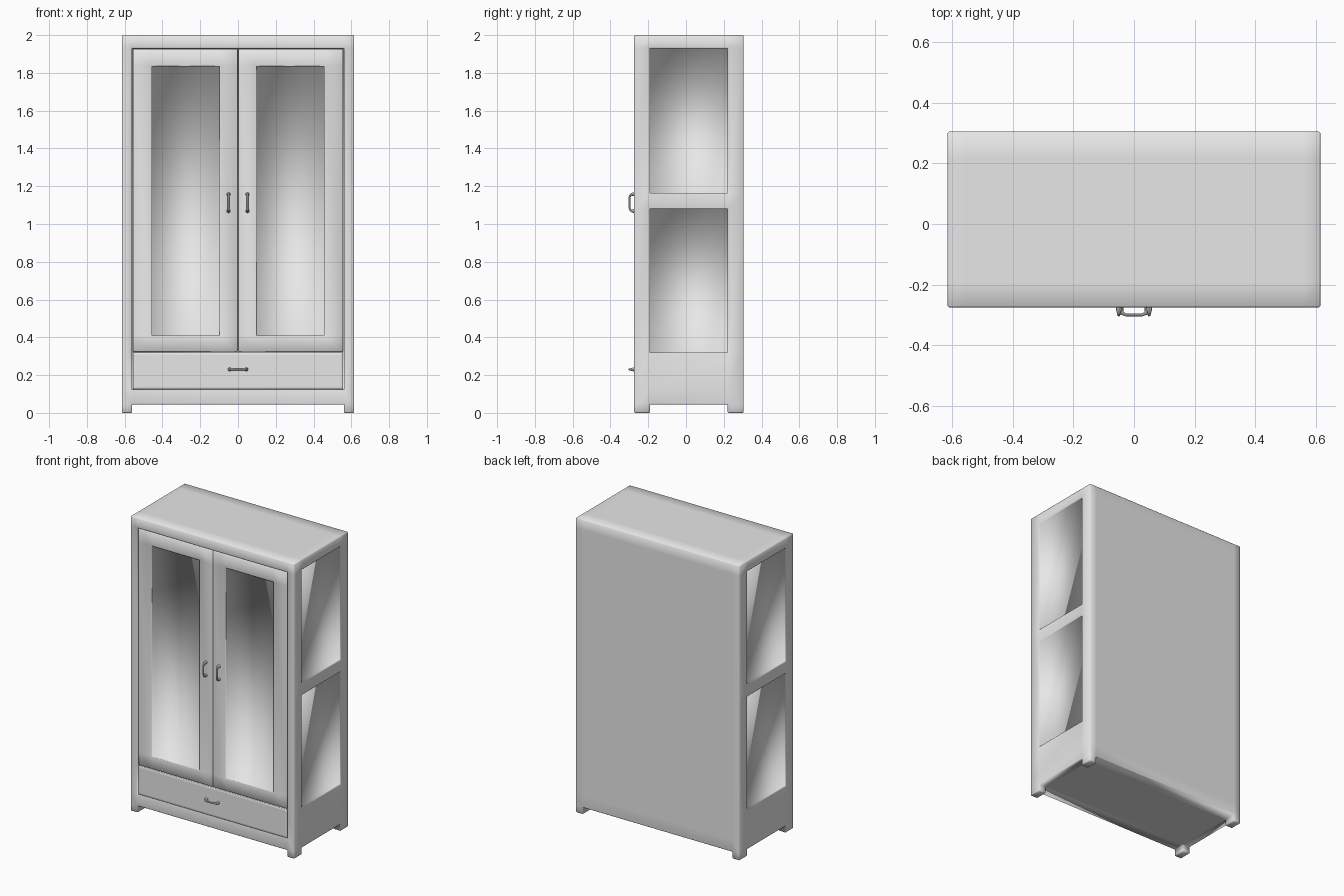
import bpy, bmesh
from mathutils import Vector

if "Cube" in bpy.data.objects:
    bpy.data.objects.remove(bpy.data.objects["Cube"], do_unlink=True)

# Single plain grey
GREY = (0.8, 0.8, 0.8, 1.0)
paint = bpy.data.materials.new("plain_grey")
paint.use_nodes = True
paint.diffuse_color = GREY
paint.node_tree.nodes["Principled BSDF"].inputs["Base Color"].default_value = GREY


def grid_solid(xs, ys, zs, filled=lambda i, j, k: True):
    """Closed surface around the filled cells of a rectangular grid."""
    bm = bmesh.new()
    cuts = (xs, ys, zs)
    size = [len(c) - 1 for c in cuts]

    def solid(c):
        return all(0 <= c[a] < size[a] for a in range(3)) and filled(*c)

    verts = {}
    for cell in [(i, j, k) for i in range(size[0]) for j in range(size[1]) for k in range(size[2])]:
        if not solid(cell):
            continue
        for a in range(3):
            for side in (0, 1):
                near = list(cell)
                near[a] += 2 * side - 1
                if solid(near):
                    continue
                u, v = (a + 1) % 3, (a + 2) % 3
                ring = []
                for du, dv in ((0, 0), (1, 0), (1, 1), (0, 1)):
                    key = list(cell)
                    key[a] += side
                    key[u] += du
                    key[v] += dv
                    key = tuple(key)
                    if key not in verts:
                        verts[key] = bm.verts.new([cuts[n][key[n]] for n in range(3)])
                    ring.append(verts[key])
                bm.faces.new(ring if side else ring[::-1])
    bm.normal_update()
    return bm


def sink(bm, normal, low, high, depth):
    """Push the faces inside a box that look along normal into the solid."""
    normal = Vector(normal)
    faces = []
    for f in bm.faces:
        c = f.calc_center_median()
        if f.normal.dot(normal) > 0.9 and all(low[n] < c[n] < high[n] for n in range(3)):
            faces.append(f)
    made = bmesh.ops.extrude_face_region(bm, geom=faces)["geom"]
    bmesh.ops.delete(bm, geom=[f for f in faces if f.is_valid], context="FACES")
    moved = [g for g in made if isinstance(g, bmesh.types.BMVert)]
    bmesh.ops.translate(bm, verts=moved, vec=-normal * depth)
    bmesh.ops.recalc_face_normals(bm, faces=bm.faces[:])
    bm.normal_update()


def finish(bm, name, bevel):
    """Soften outward edges, shade smooth and link the part."""
    edges = [e for e in bm.edges if e.is_manifold and e.calc_face_angle_signed() > 0.5]
    bmesh.ops.bevel(bm, geom=edges, offset=bevel, segments=1, affect="EDGES", clamp_overlap=True)
    for f in bm.faces:
        f.smooth = True
    mesh = bpy.data.meshes.new(name)
    bm.to_mesh(mesh)
    bm.free()
    mesh.materials.append(paint)
    obj = bpy.data.objects.new(name, mesh)
    bpy.context.collection.objects.link(obj)
    return obj


# Cabinet body: corner feet, front opening and two sunken panels per side
xs = (-0.615, -0.56, 0.56, 0.615)
ys = (-0.275, -0.19, 0.22, 0.305)
zs = (0, 0.045, 0.125, 0.32, 1.08, 1.165, 1.93, 2)
body = grid_solid(xs, ys, zs, lambda i, j, k: k > 0 or (i != 1 and j != 1))
sink(body, (0, -1, 0), (-0.56, -1, 0.125), (0.56, -0.2, 1.93), 0.035)
for side in (-1, 1):
    for low, high in ((0.32, 1.08), (1.165, 1.93)):
        sink(body, (side, 0, 0), (-1, -0.19, low), (1, 0.22, high), 0.02)
finish(body, "cabinet_body", 0.005)

# Pair of framed doors
for side, label in ((1, "left"), (-1, "right")):
    door_xs = sorted(side * x for x in (0.002, 0.10, 0.455, 0.557))
    door = grid_solid(door_xs, (-0.272, -0.238), (0.324, 0.41, 1.835, 1.927))
    sink(door, (0, -1, 0), (door_xs[1], -1, 0.41), (door_xs[2], 0, 1.835), 0.015)
    finish(door, label + "_door", 0.003)

# Drawer front
drawer = grid_solid((-0.557, -0.54, 0.54, 0.557), (-0.273, -0.238), (0.125, 0.14, 0.305, 0.32))
finish(drawer, "drawer_front", 0.002)


def handle(name, x, z, upright):
    """Bowed pull with thicker ends."""
    half = [(-0.044, -0.268, 0.011), (-0.044, -0.284, 0.009),
            (-0.039, -0.295, 0.006), (-0.026, -0.3, 0.005)]
    path = half + [(-t, y, r) for t, y, r in reversed(half)]
    curve = bpy.data.curves.new(name, "CURVE")
    curve.dimensions = "3D"
    curve.bevel_depth = 1.0
    curve.bevel_resolution = 2
    curve.use_fill_caps = True
    line = curve.splines.new("POLY")
    line.points.add(len(path) - 1)
    for point, (t, y, r) in zip(line.points, path):
        point.co = (x, y, z + t, 1) if upright else (x + t, y, z, 1)
        point.radius = r
    curve.materials.append(paint)
    obj = bpy.data.objects.new(name, curve)
    bpy.context.collection.objects.link(obj)
    bpy.ops.object.select_all(action="DESELECT")
    obj.select_set(True)
    bpy.context.view_layer.objects.active = obj
    bpy.ops.object.convert(target="MESH")
    bpy.ops.object.shade_smooth_by_angle()


# Door and drawer handles
handle("left_door_handle", 0.05, 1.113, True)
handle("right_door_handle", -0.05, 1.113, True)
handle("drawer_handle", 0, 0.23, False)
